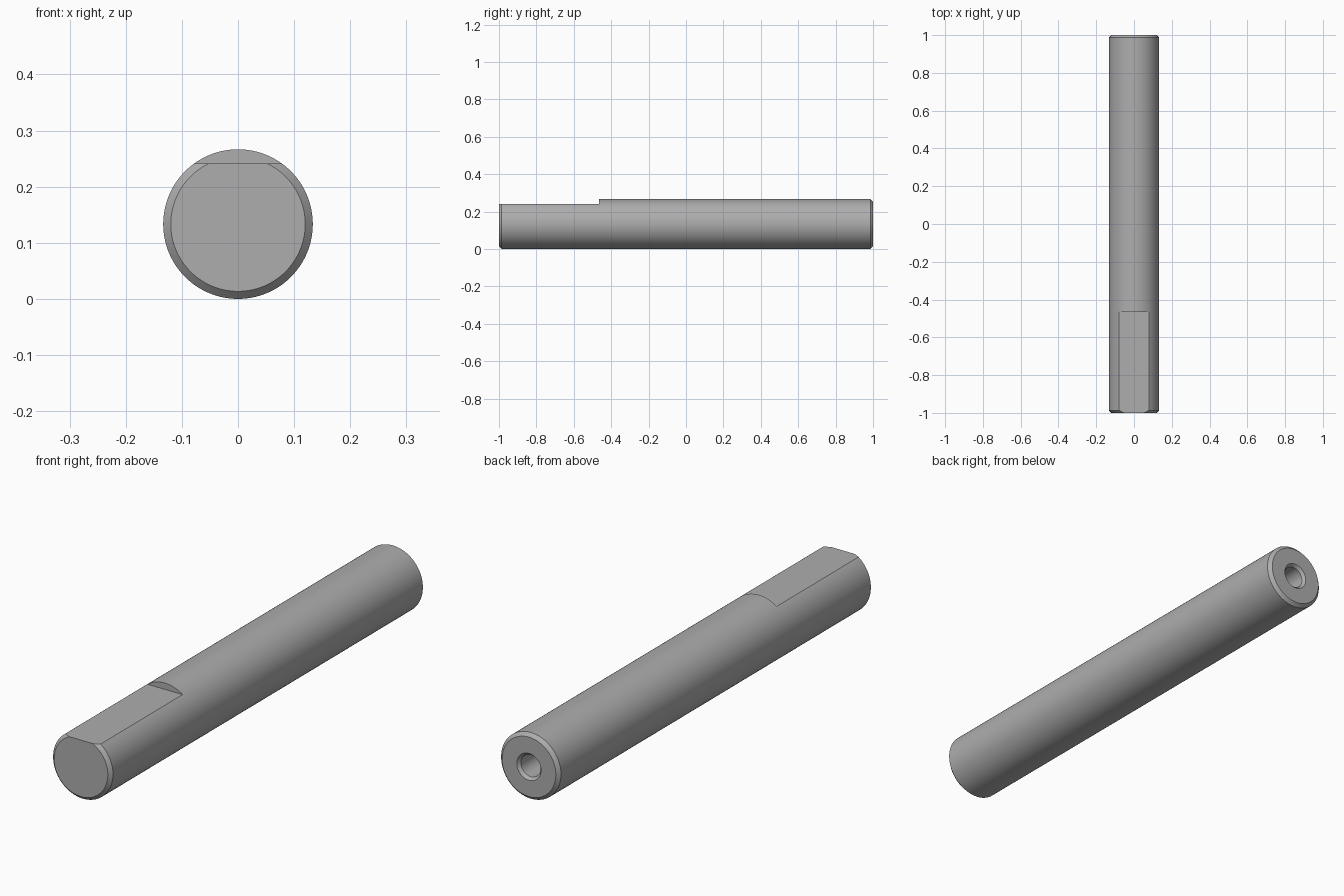
import bpy, bmesh, math
from mathutils import Vector

old = bpy.data.objects.get("Cube")
if old:
    bpy.data.objects.remove(old, do_unlink=True)

RADIUS = 0.1333
CHAMFER = 0.0135
FLAT_Z = 0.241
FLAT_END = -0.465
HOLE_R = 0.044
HOLE_DEPTH = 0.4
SEGMENTS = 128

# Plain steel grey
steel = bpy.data.materials.new("steel_grey")
steel.use_nodes = True
steel.diffuse_color = (0.42, 0.42, 0.42, 1)
steel.node_tree.nodes["Principled BSDF"].inputs["Base Color"].default_value = steel.diffuse_color


def lathe(name, profile):
    """Revolve (radius, y) points around the shaft axis."""
    bm = bmesh.new()
    verts = [bm.verts.new((r, y, RADIUS)) for r, y in profile]
    edges = [bm.edges.new(pair) for pair in zip(verts, verts[1:])]
    bmesh.ops.spin(bm, geom=verts + edges, cent=(0, 0, RADIUS), axis=(0, 1, 0),
                   angle=math.tau, steps=SEGMENTS, use_duplicate=False)
    bmesh.ops.remove_doubles(bm, verts=bm.verts, dist=1e-5)
    bmesh.ops.recalc_face_normals(bm, faces=bm.faces)
    mesh = bpy.data.meshes.new(name)
    bm.to_mesh(mesh)
    bm.free()
    mesh.materials.append(steel)
    obj = bpy.data.objects.new(name, mesh)
    bpy.context.collection.objects.link(obj)
    return obj


# Chamfered shaft with a countersunk blind hole in the back end
shaft = lathe("shaft", [
    (0, -1), (RADIUS - CHAMFER, -1), (RADIUS, -1 + CHAMFER),
    (RADIUS, 1 - CHAMFER), (RADIUS - CHAMFER, 1),
    (HOLE_R + 0.01, 1), (HOLE_R, 1 - 0.012),
    (HOLE_R, 1 - HOLE_DEPTH), (0, 1 - HOLE_DEPTH - 0.025)])

# Flat milled along the top of the front end
start, height = -1.1, 0.2
bpy.ops.mesh.primitive_cube_add(
    size=1, location=(0, (start + FLAT_END) / 2, FLAT_Z + height / 2))
cutter = bpy.context.object
cutter.name = "flat_cutter"
cutter.scale = Vector((0.4, FLAT_END - start, height))
cutter.hide_render = True
cutter.data.materials.append(steel)

cut = shaft.modifiers.new("milled_flat", 'BOOLEAN')
cut.operation = 'DIFFERENCE'
cut.solver = 'EXACT'
cut.object = cutter
bpy.ops.object.select_all(action='DESELECT')
shaft.select_set(True)
bpy.context.view_layer.objects.active = shaft
bpy.ops.object.modifier_apply(modifier=cut.name)
bpy.data.objects.remove(cutter, do_unlink=True)

bpy.ops.object.shade_smooth_by_angle(angle=math.radians(25))
